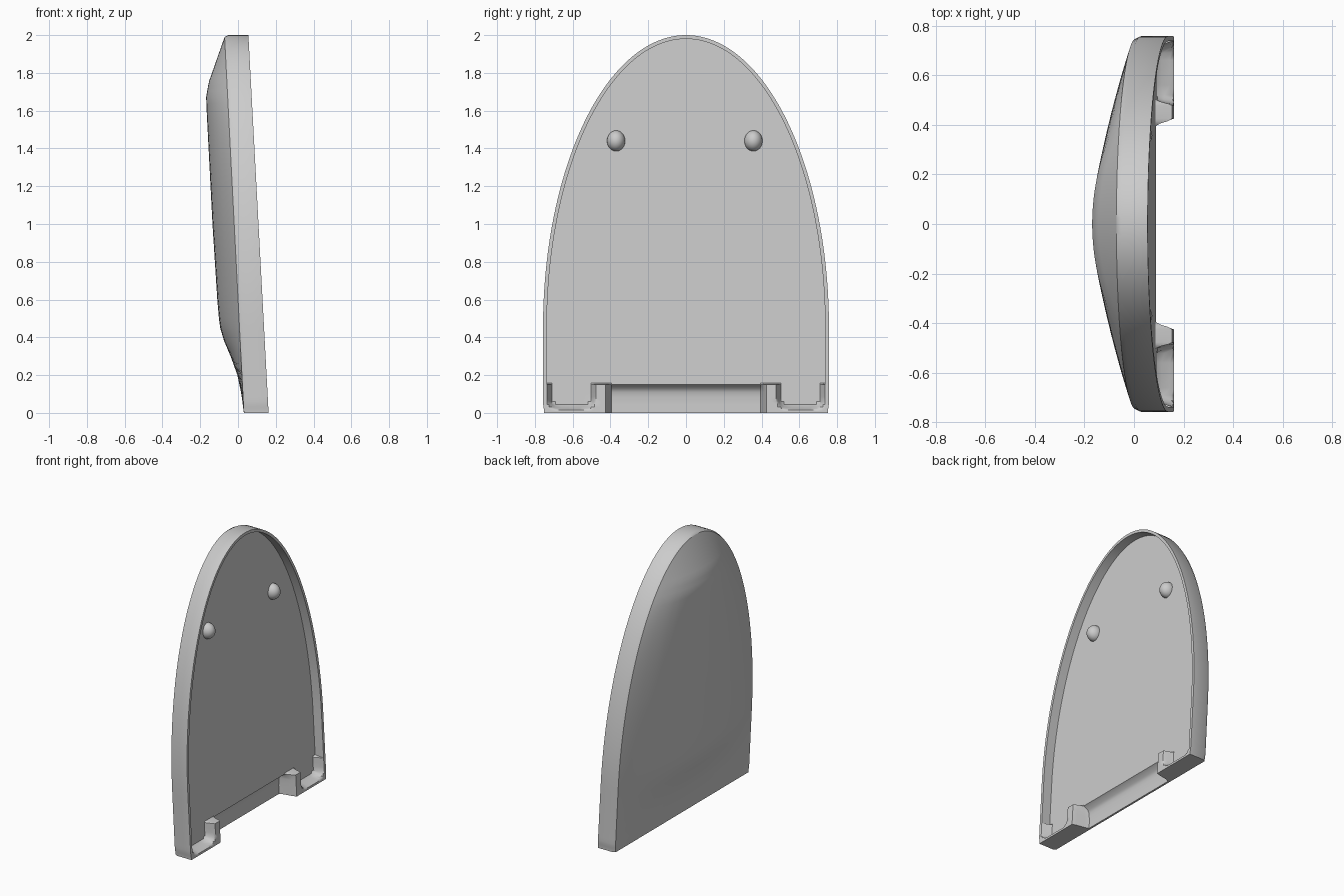
import bpy, bmesh, math
from mathutils import Vector

cube = bpy.data.objects.get("Cube")
if cube:
    bpy.data.objects.remove(cube, do_unlink=True)

grey = bpy.data.materials.new("light grey plastic")
grey.use_nodes = True
colour = (0.6, 0.6, 0.6, 1)
grey.diffuse_color = colour
grey.node_tree.nodes["Principled BSDF"].inputs["Base Color"].default_value = colour

HALF, RIM, STRAIGHT, HEIGHT, DEPTH = 0.757, 0.02, 0.45, 2.0, 0.066


def lerp(a, b, t):
    return a + (b - a) * t


def smooth(a, b, v):
    t = max(0, min(1, (v - a) / (b - a)))
    return t * t * (3 - 2 * t)


def curve(points, v):
    for (a, fa), (b, fb) in zip(points, points[1:]):
        if v <= b:
            return lerp(fa, fb, max(0, (v - a) / (b - a)))
    return points[-1][1]


def rim_x(z):
    return 0.162 - 0.0535 * z


def dome_x(u, z):
    swell = curve([(0, 0), (0.1, 0.008), (0.2, 0.024), (0.3, 0.055), (0.38, 0.085), (0.46, 0.105),
                   (0.6, 0.11), (1, 0.115), (1.6, 0.115), (1.68, 0.114), (1.76, 0.096), (2, 0)], z)
    return 0.031 - 0.051 * z - swell * (1 - u * u)


def inside_x(y, z):
    """Floor of the hollow side, with hinge blocks, their pockets and the notch between them."""
    y, top = abs(y), rim_x(z)
    floor = top - DEPTH
    if z > 0.155:
        return floor
    if y < 0.425:
        notch = curve([(0, 0.045), (0.06, 0.042), (0.11, 0.045), (0.13, 0.055), (0.15, floor)], z)
        return lerp(notch, top, smooth(0.395, 0.425, y) if z < 0.152 else 0)
    if z > 0.152:
        return floor
    # rounded pocket, open towards the top
    r = 0.06
    dx, dz = max(0, abs(y - 0.607) - 0.13 + r), max(0, 0.015 + r - z)
    return lerp(floor, top, smooth(-0.025, 0.0, math.hypot(dx, dz) - r))


# Columns across the lid, denser around the hinge blocks
half = [0.06 * i for i in range(1, 7)]
half += [0.395, 0.405, 0.415, 0.425, 0.45, 0.477, 0.485, 0.493, 0.502, 0.52, 0.56, 0.62, 0.66, 0.69, 0.71, 0.725, 0.737]
cols = [-v for v in reversed(half)] + [0] + half
cols = [v / 0.737 for v in cols]

# Rows: straight lower part, then an elliptical arch as (outer z, outer half width, inner z, inner half width, drop)
rows = [(z, HALF - 0.006 * (1 - smooth(0, 0.06, z)), z, HALF - RIM, 0)
        for z in (0, 0.008, 0.015, 0.023, 0.032, 0.045, 0.06, 0.085, 0.11, 0.13, 0.15, 0.157,
                  0.2, 0.25, 0.3, 0.34, 0.38, 0.42)]
STEPS = 48
for i in range(STEPS + 1):
    t = math.pi / 2 * i / STEPS
    s, c = math.sin(t), math.cos(t)
    rise = HEIGHT - STRAIGHT
    rows.append((STRAIGHT + rise * s, HALF * c, STRAIGHT + (rise - RIM) * s, (HALF - RIM) * c, 0.01 * s))

# Lid: each row is one closed section running around dome, rim and hollow
bm = bmesh.new()
rings = []
for zo, wo, zi, wi, drop in rows:
    ring = [(rim_x(zo), -wo, zo), (dome_x(1, zo) + 0.02, -wo, zo)]
    ring += [(dome_x(u, zo), u * wo * 0.987, zo - drop) for u in cols]
    ring += [(dome_x(1, zo) + 0.02, wo, zo), (rim_x(zo), wo, zo), (rim_x(zi), wi, zi)]
    ring += [(inside_x(u * wi, zi), u * wi, zi) for u in reversed(cols)]
    ring.append((rim_x(zi), -wi, zi))
    rings.append([bm.verts.new(p) for p in ring])
for a, b in zip(rings, rings[1:]):
    n = len(a)
    for k in range(n):
        bm.faces.new((a[k], a[(k + 1) % n], b[(k + 1) % n], b[k]))
bmesh.ops.remove_doubles(bm, verts=bm.verts, dist=0.0003)
bmesh.ops.holes_fill(bm, edges=[e for e in bm.edges if e.is_boundary], sides=0)
bmesh.ops.recalc_face_normals(bm, faces=bm.faces)
mesh = bpy.data.meshes.new("lid_shell")
bm.to_mesh(mesh)
bm.free()
lid = bpy.data.objects.new("lid_shell", mesh)
bpy.context.collection.objects.link(lid)
mesh.materials.append(grey)
bpy.ops.object.select_all(action="DESELECT")
bpy.context.view_layer.objects.active = lid
lid.select_set(True)
bpy.ops.object.shade_smooth_by_angle(angle=math.radians(35))

# Rubber bumpers
for side, y in (("right", -0.37), ("left", 0.357)):
    z = 1.44
    bpy.ops.mesh.primitive_uv_sphere_add(segments=24, ring_count=16, radius=1,
                                         location=(rim_x(z) - DEPTH, y, z))
    bumper = bpy.context.object
    bumper.name = "bumper_" + side
    bumper.scale = (0.055, 0.048, 0.055)
    bumper.data.materials.append(grey)
    bpy.ops.object.shade_smooth()
